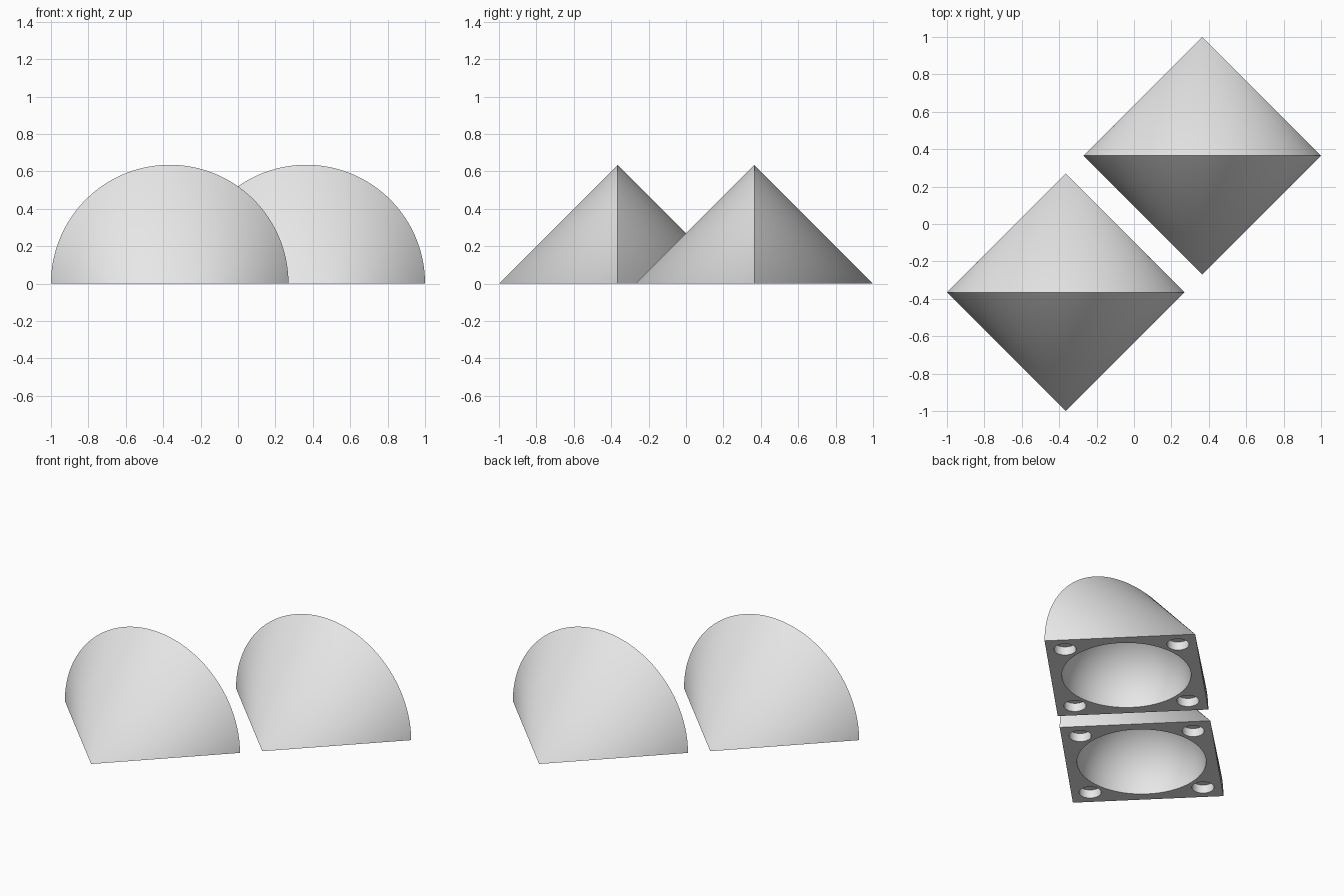
import bpy, bmesh, math
from mathutils import Matrix

if "Cube" in bpy.data.objects:
    bpy.data.objects.remove(bpy.data.objects["Cube"])

R = 0.635          # ridge radius and half length of the double cone
OFFSET = 0.365     # distance of each half from the centre line
SEGMENTS = 96
CAVITY_R = 0.384
SOCKET_R, SOCKET_DEPTH, SOCKET_POS = 0.066, 0.055, 0.476

grey = bpy.data.materials.new("light_grey")
grey.diffuse_color = (0.8, 0.8, 0.8, 1)
grey.use_nodes = True
grey.node_tree.nodes["Principled BSDF"].inputs["Base Color"].default_value = grey.diffuse_color


def new_object(name, bm):
    bmesh.ops.recalc_face_normals(bm, faces=bm.faces)
    mesh = bpy.data.meshes.new(name)
    bm.to_mesh(mesh)
    bm.free()
    mesh.materials.append(grey)
    obj = bpy.data.objects.new(name, mesh)
    bpy.context.collection.objects.link(obj)
    return obj


# Half double cone: semicircular ridge joined to a front and a back tip
bm = bmesh.new()
arc = [bm.verts.new((R * math.cos(math.pi * i / SEGMENTS), 0,
                     R * math.sin(math.pi * i / SEGMENTS)))
       for i in range(SEGMENTS + 1)]
front, back = bm.verts.new((0, -R, 0)), bm.verts.new((0, R, 0))
for a, b in zip(arc, arc[1:]):
    bm.faces.new((a, b, front))
    bm.faces.new((b, a, back))
bm.faces.new((arc[0], front, arc[-1], back))
half = new_object("front_half", bm)

# Cutter: round cavity and four corner sockets in the flat base
bm = bmesh.new()
bmesh.ops.create_uvsphere(bm, u_segments=64, v_segments=32, radius=CAVITY_R)
for k in range(4):
    a = k * math.pi / 2
    bmesh.ops.create_cone(
        bm, cap_ends=True, segments=32, radius1=SOCKET_R, radius2=SOCKET_R,
        depth=2 * SOCKET_DEPTH,
        matrix=Matrix.Translation((SOCKET_POS * math.cos(a),
                                   SOCKET_POS * math.sin(a), 0)))
cutter = new_object("hollow_cutter", bm)
cutter.hide_render = True

cut = half.modifiers.new("hollows", 'BOOLEAN')
cut.operation = 'DIFFERENCE'
cut.solver = 'EXACT'
cut.object = cutter
bpy.context.view_layer.objects.active = half
half.select_set(True)
bpy.ops.object.modifier_apply(modifier=cut.name)
bpy.data.objects.remove(cutter)
bpy.ops.object.shade_smooth_by_angle(angle=math.radians(30))

# Matching second half, set diagonally behind the first
other = half.copy()
other.name = "back_half"
bpy.context.collection.objects.link(other)
half.location = (-OFFSET, -OFFSET, 0)
other.location = (OFFSET, OFFSET, 0)
